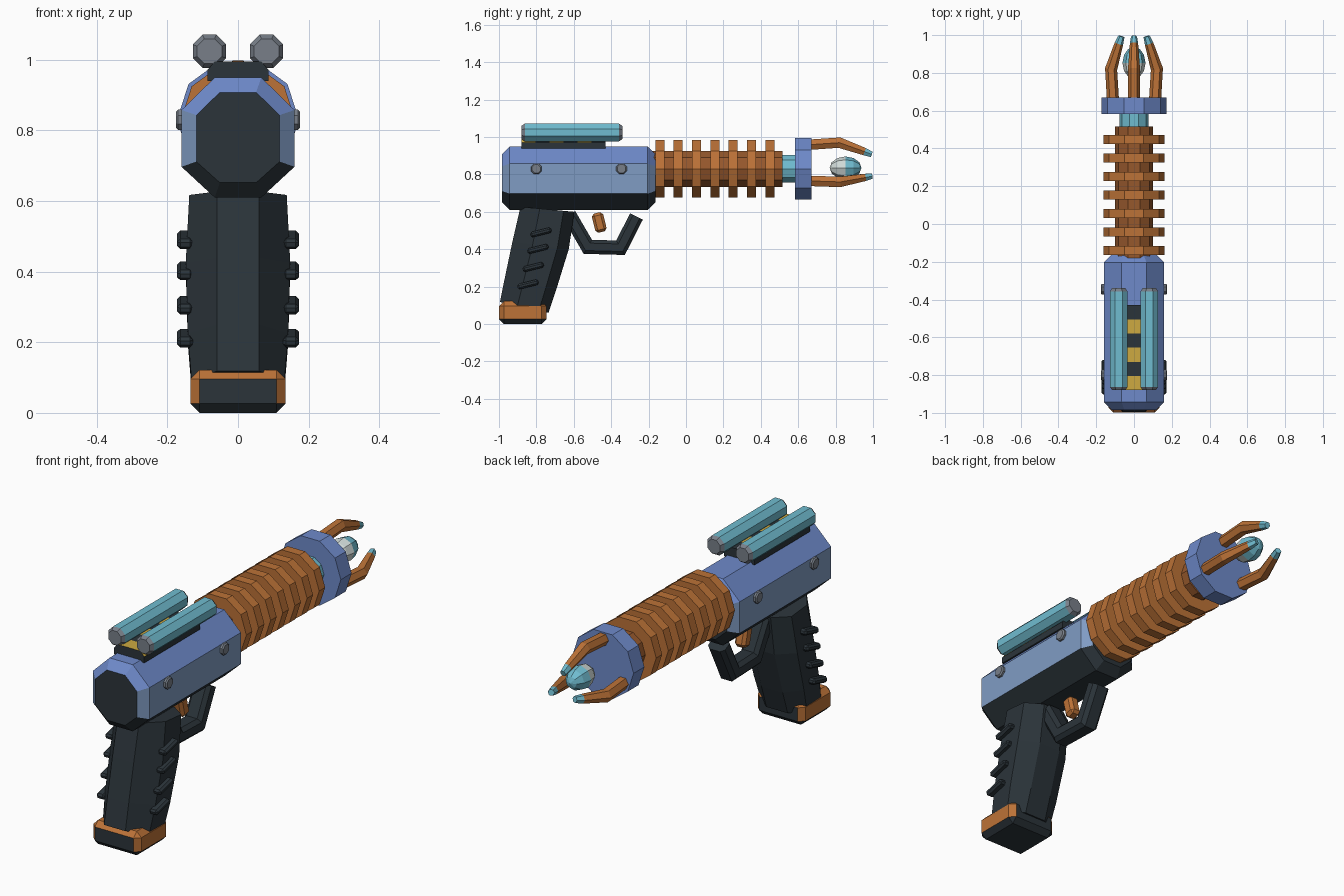
import bpy, bmesh, math
from mathutils import Vector, Matrix

if "Cube" in bpy.data.objects:
    bpy.data.objects.remove(bpy.data.objects["Cube"])


def srgb(r, g, b):
    f = lambda c: (c / 255 / 12.92) if c < 10 else ((c / 255 + 0.055) / 1.055) ** 2.4
    return (f(r), f(g), f(b), 1)


def material(name, *rgb):
    m = bpy.data.materials.new(name)
    m.diffuse_color = srgb(*rgb)
    m.use_nodes = True
    m.node_tree.nodes["Principled BSDF"].inputs["Base Color"].default_value = m.diffuse_color
    return m


BLUE = material("blue", 110, 138, 202)
STEEL = material("steel blue", 128, 156, 196)
DARK = material("dark slate", 43, 52, 58)
COPPER = material("copper", 188, 114, 55)
BROWN = material("dark copper", 150, 88, 44)
CYAN = material("cyan", 112, 188, 208)
GOLD = material("gold", 205, 170, 65)
GREY = material("grey", 120, 127, 137)
WHITE = material("pale grey", 208, 218, 216)


def finish(name, bm, mats, rule=None):
    """Turn a bmesh into a flat shaded object; rule(face) picks the material."""
    bmesh.ops.recalc_face_normals(bm, faces=bm.faces)
    bm.normal_update()
    if rule:
        for f in bm.faces:
            f.material_index = rule(f)
    me = bpy.data.meshes.new(name)
    bm.to_mesh(me)
    bm.free()
    for m in mats:
        me.materials.append(m)
    ob = bpy.data.objects.new(name, me)
    bpy.context.collection.objects.link(ob)
    return ob


def loft(name, rings, mats, rule=None):
    """Skin a list of equal-length point rings and cap both ends."""
    bm = bmesh.new()
    vs = [[bm.verts.new(p) for p in r] for r in rings]
    n = len(vs[0])
    for a, b in zip(vs, vs[1:]):
        for i in range(n):
            j = (i + 1) % n
            bm.faces.new((a[i], a[j], b[j], b[i]))
    bm.faces.new(vs[0])
    bm.faces.new(vs[-1])
    return finish(name, bm, mats, rule)


def circle(r, y, n, x=0, z=0.83, turn=0.0):
    """Ring of n points around the y direction."""
    return [Vector((x + r * math.cos(turn + math.tau * i / n), y,
                    z + r * math.sin(turn + math.tau * i / n))) for i in range(n)]


def bevel_box(name, size, loc, bev, mats, rule=None, rot=0.0):
    bm = bmesh.new()
    bmesh.ops.create_cube(bm, size=1)
    bmesh.ops.scale(bm, vec=size, verts=bm.verts)
    bmesh.ops.bevel(bm, geom=bm.edges[:], offset=bev, segments=1, affect='EDGES')
    bmesh.ops.transform(bm, matrix=Matrix.Translation(loc) @ Matrix.Rotation(rot, 4, 'X'),
                        verts=bm.verts)
    return finish(name, bm, mats, rule)


# Receiver body: stretched octagon with chamfered ends
def octagon(inset, y):
    k = inset * 0.35
    half = [(0.066 - k, 0.95 - inset), (0.16 - inset, 0.858 - k),
            (0.16 - inset, 0.697 + k), (0.066 - k, 0.61 + inset)]
    return [Vector((x, y, z)) for x, z in half] + \
           [Vector((-x, y, z)) for x, z in reversed(half)]


def body_rule(f):
    n = f.normal
    if abs(n.y) > 0.95 or n.z < -0.2:
        return 2
    return 1 if abs(n.z) < 0.2 else 0


loft("body", [octagon(0.042, -0.985), octagon(0, -0.943), octagon(0, -0.205),
              octagon(0.042, -0.163)], [BLUE, STEEL, DARK], body_rule)

# Side rivets
for s in (-1, 1):
    for y in (-0.80, -0.345):
        rings = [[Vector((s * x, y + r * math.cos(math.tau * i / 8 + math.pi / 8),
                          0.83 + r * math.sin(math.tau * i / 8 + math.pi / 8)))
                  for i in range(8)] for x, r in ((0.15, 0.031), (0.17, 0.031), (0.176, 0.024))]
        loft("rivet", rings, [GREY])

# Barrel core, coil rings, neck and collar
loft("barrel_core", [circle(0.101, -0.19, 10), circle(0.101, 0.515, 10)], [BROWN])
for i in range(7):
    y = -0.14 + 0.098 * i
    loft("coil_ring", [circle(0.162, y - 0.024, 10), circle(0.162, y + 0.024, 10)], [COPPER])
loft("neck", [circle(0.078, 0.51, 10), circle(0.078, 0.59, 10)], [CYAN])
loft("collar", [circle(0.173, 0.583, 10), circle(0.173, 0.67, 10)], [BLUE])

# Three bent prongs with cyan tips
for k in range(3):
    a = math.pi / 2 + k * math.tau / 3
    out = Vector((math.cos(a), 0, math.sin(a)))
    side = Vector((-math.sin(a), 0, math.cos(a)))

    def prong_ring(y, r, t, lean):
        pts = []
        for i in range(6):
            c, s = math.cos(math.tau * i / 6), math.sin(math.tau * i / 6)
            pts.append(Vector((0, y + lean * s * t, 0)) + out * (r + s * t) + side * c * t
                       + Vector((0, 0, 0.83)))
        return pts

    loft("prong", [prong_ring(0.66, 0.129, 0.032, 0), prong_ring(0.82, 0.14, 0.032, 0.2),
                   prong_ring(0.955, 0.092, 0.022, 0.35)], [COPPER])
    loft("prong_tip", [prong_ring(0.955, 0.092, 0.022, 0.35),
                       prong_ring(0.993, 0.077, 0.016, 0.35)], [CYAN])

# Floating energy core between the prongs
bm = bmesh.new()
bmesh.ops.create_uvsphere(bm, u_segments=8, v_segments=6, radius=1)
bmesh.ops.transform(bm, matrix=Matrix.Translation((0, 0.853, 0.835))
                    @ Matrix.Diagonal((0.061, 0.085, 0.061, 1))
                    @ Matrix.Rotation(math.pi / 2, 4, 'X'), verts=bm.verts)
finish("energy_core", bm, [WHITE, CYAN],
       lambda f: int(f.calc_center_median().y > 0.87))


# Striped top rail
def rail_ring(y):
    return [Vector((x, y, z)) for x, z in ((-0.086, 0.94), (-0.086, 0.972), (-0.066, 0.995),
                                           (0.066, 0.995), (0.086, 0.972), (0.086, 0.94))]


def rail_rule(f):
    c = f.calc_center_median()
    return int(f.normal.z > 0.3 and int((-0.43 - c.y) / 0.075) % 2 == 1)


loft("top_rail", [rail_ring(-0.43 - 0.075 * i) for i in range(7)], [DARK, GOLD], rail_rule)

# Twin canisters with grey ends
for x in (-0.081, 0.081):
    ring = lambda r, y: circle(r, y, 8, x, 1.024, math.pi / 8)
    loft("canister", [ring(0.038, -0.88), ring(0.051, -0.862), ring(0.051, -0.358),
                      ring(0.038, -0.34)], [CYAN, GREY],
         lambda f: int(abs(f.normal.y) > 0.3))


# Grip: leaning loft, each row is back y, back z, front y, front z, half width
def grip_ring(yb, zb, yf, zf, w):
    half = [(0.06, 0.0), (w, 0.36), (w, 0.8), (0.06, 1.0)]
    pts = [(x, t) for x, t in half] + [(-x, t) for x, t in reversed(half)]
    return [Vector((x, yb + (yf - yb) * t, zb + (zf - zb) * t)) for x, t in pts]


loft("grip", [grip_ring(-0.885, 0.627, -0.597, 0.60, 0.138),
              grip_ring(-0.928, 0.44, -0.627, 0.40, 0.148),
              grip_ring(-0.968, 0.25, -0.695, 0.18, 0.142),
              grip_ring(-0.995, 0.118, -0.735, 0.06, 0.132)], [DARK])

# Grip ribs on both sides
for s in (-1, 1):
    for y, z in ((-0.776, 0.49), (-0.792, 0.402), (-0.817, 0.305), (-0.845, 0.212)):
        bevel_box("grip_rib", (0.045, 0.115, 0.03), (s * 0.15, y, z), 0.009, [DARK],
                  rot=math.radians(14))

# Grip base: copper sides, dark ends and underside
bevel_box("grip_base", (0.27, 0.253, 0.122), (0, -0.8725, 0.061), 0.026, [COPPER, DARK],
          lambda f: int(f.normal.z < -0.3 or abs(f.normal.y) > 0.9))

# Trigger guard: chamfered strip swept along an open path
path = [Vector((0, -0.625, 0.585)), Vector((0, -0.525, 0.413)),
        Vector((0, -0.35, 0.408)), Vector((0, -0.265, 0.575))]
rings = []
for i, p in enumerate(path):
    d1 = (path[min(i + 1, 3)] - path[min(i, 2)]).normalized()
    d0 = (path[max(i, 1)] - path[max(i - 1, 0)]).normalized()
    t = (d0 + d1).normalized()
    n = Vector((0, -t.z, t.y)) / max(t.dot(d1), 0.5)
    rings.append([p + Vector((x, 0, 0)) + n * h for x, h in
                  ((0.048, 0.02), (0.03, 0.038), (-0.03, 0.038), (-0.048, 0.02),
                   (-0.048, -0.02), (-0.03, -0.038), (0.03, -0.038), (0.048, -0.02))])
loft("trigger_guard", rings, [DARK])

# Trigger
bevel_box("trigger", (0.06, 0.062, 0.105), (0, -0.464, 0.543), 0.014, [COPPER],
          rot=math.radians(14))
